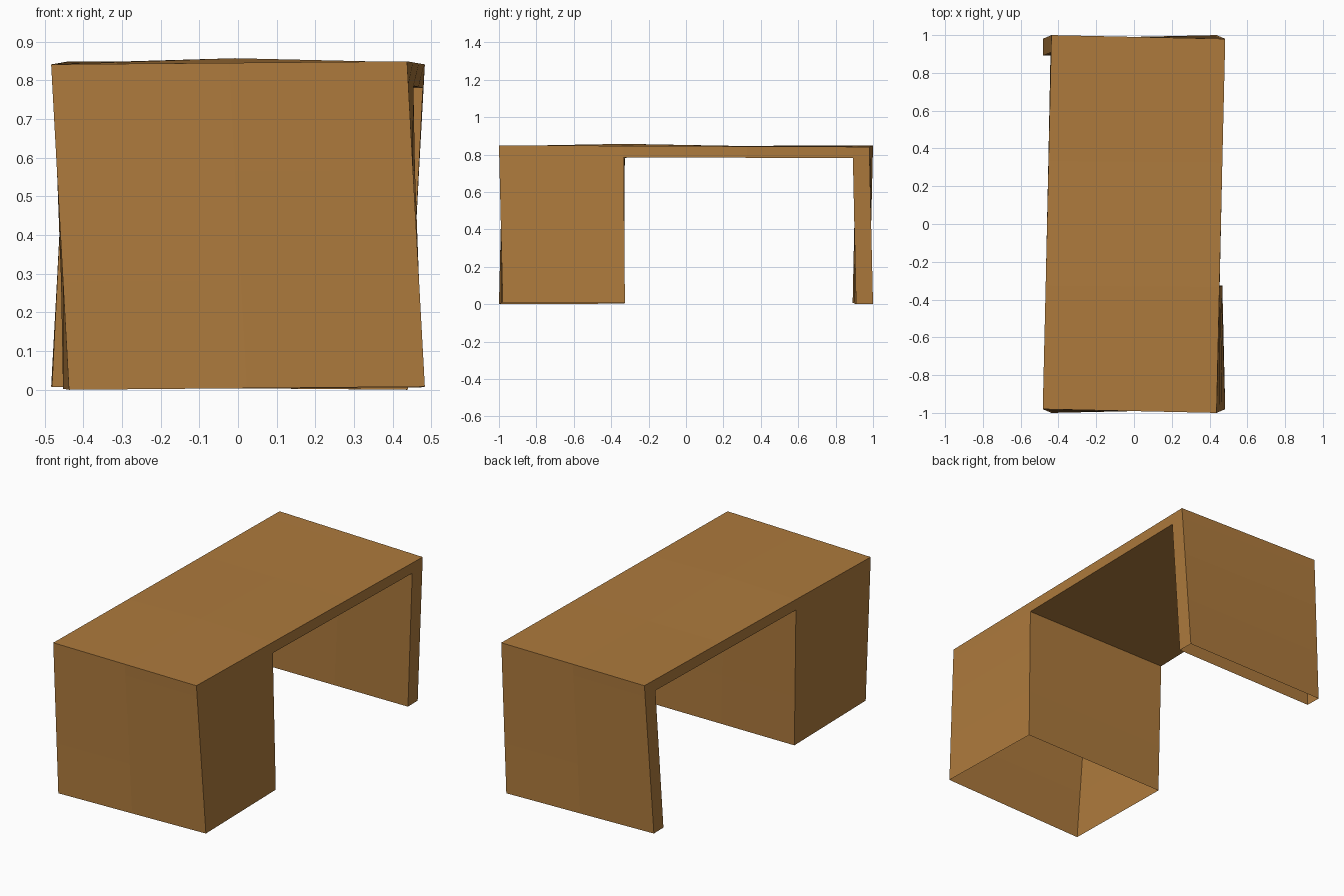
import bpy, bmesh
from mathutils import Vector

if "Cube" in bpy.data.objects:
    bpy.data.objects.remove(bpy.data.objects["Cube"])

wood = bpy.data.materials.new("warm wood")
wood.diffuse_color = (0.42, 0.195, 0.046, 1)
wood.use_nodes = True
wood.node_tree.nodes["Principled BSDF"].inputs["Base Color"].default_value = wood.diffuse_color

# Cut positions of the blocks that make up the desk
XS = [-0.46, 0.0, 0.46]
YS = [-0.99, -0.33, 0.33, 0.90, 0.99]
ZS = [0.0, 0.28, 0.56, 0.78, 0.841]
NX, NY, NZ = len(XS) - 1, len(YS) - 1, len(ZS) - 1


def solid(i, j, k):
    """Cabinet at the front, thin leg panel at the back, slab across the top."""
    if not (0 <= i < NX and 0 <= j < NY and 0 <= k < NZ):
        return False
    return j == 0 or j == NY - 1 or k == NZ - 1


def warp(i, j, k):
    """Slight hand-made twist of the whole desk, with a low bump on the top."""
    x, y, z = XS[i], YS[j], ZS[k]
    sx, sy, sz = x / 0.46, y / 0.99, z / 0.42 - 1
    bump = 0.012 if (i, j, k) == (1, 1, NZ) else 0.0
    return Vector((x + 0.023 * sy * sz,
                   y - 0.01 * sx * sz * abs(sy),
                   z + 0.004 - 0.004 * sx * sy + bump))


bm = bmesh.new()
verts = {}


def vert(key):
    if key not in verts:
        verts[key] = bm.verts.new(warp(*key))
    return verts[key]


# Outer skin of the blocks; the undersides at floor level stay open
for i in range(NX):
    for j in range(NY):
        for k in range(NZ):
            if not solid(i, j, k):
                continue
            for axis in range(3):
                for side in (0, 1):
                    n = [i, j, k]
                    n[axis] += 2 * side - 1
                    if solid(*n) or n[2] < 0:
                        continue
                    a, b = (axis + 1) % 3, (axis + 2) % 3
                    loop = []
                    for da, db in ((0, 0), (1, 0), (1, 1), (0, 1)):
                        p = [i, j, k]
                        p[axis] += side
                        p[a] += da
                        p[b] += db
                        loop.append(vert(tuple(p)))
                    bm.faces.new(loop if side else loop[::-1])

mesh = bpy.data.meshes.new("desk")
bm.to_mesh(mesh)
bm.free()
mesh.materials.append(wood)
desk = bpy.data.objects.new("desk", mesh)
bpy.context.collection.objects.link(desk)
